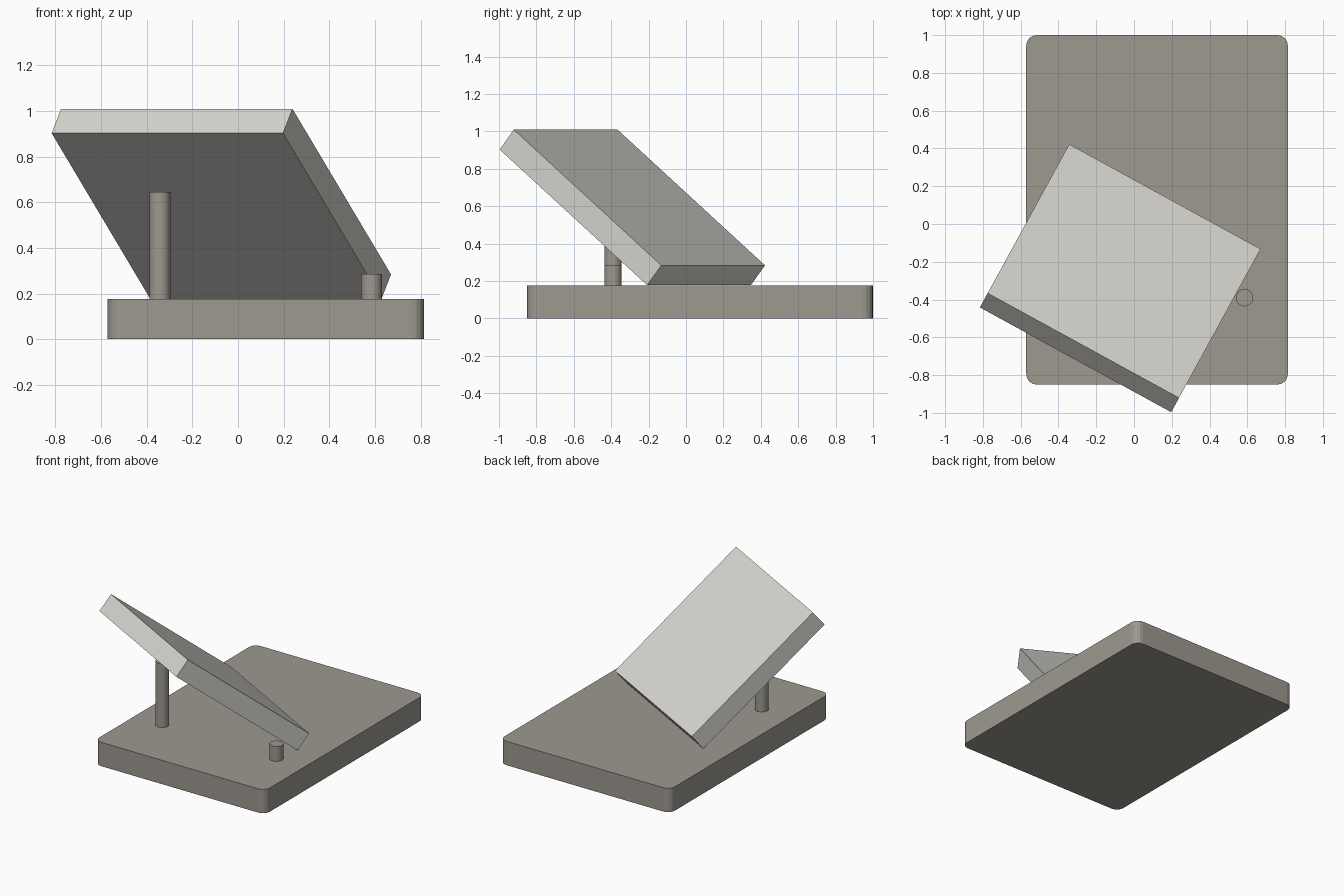
import bpy, bmesh
from math import radians
from mathutils import Matrix, Vector

cube = bpy.data.objects.get("Cube")
if cube:
    bpy.data.objects.remove(cube, do_unlink=True)


def material(name, rgb):
    mat = bpy.data.materials.new(name)
    mat.use_nodes = True
    mat.diffuse_color = (*rgb, 1)
    mat.node_tree.nodes["Principled BSDF"].inputs["Base Color"].default_value = (*rgb, 1)
    return mat


stone = material("warm grey", (0.34, 0.32, 0.28))
pale = material("pale grey", (0.68, 0.67, 0.62))


def add_object(name, bm, mat, matrix):
    mesh = bpy.data.meshes.new(name)
    bm.to_mesh(mesh)
    bm.free()
    mesh.materials.append(mat)
    obj = bpy.data.objects.new(name, mesh)
    bpy.context.collection.objects.link(obj)
    obj.matrix_world = matrix
    return obj


def box(name, size, mat, matrix, corner_radius=0):
    bm = bmesh.new()
    bmesh.ops.create_cube(bm, size=1)
    bmesh.ops.scale(bm, vec=size, verts=bm.verts)
    if corner_radius:
        upright = [e for e in bm.edges
                   if abs(e.verts[0].co.z - e.verts[1].co.z) > size[2] / 2]
        bmesh.ops.bevel(bm, geom=upright, offset=corner_radius, segments=4,
                        profile=0.5, affect='EDGES')
    return add_object(name, bm, mat, matrix)


def post(name, x, y, bottom, top, radius):
    bm = bmesh.new()
    bmesh.ops.create_cone(bm, cap_ends=True, segments=32, radius1=radius,
                          radius2=radius, depth=top - bottom)
    obj = add_object(name, bm, stone, Matrix.Translation((x, y, (bottom + top) / 2)))
    for face in obj.data.polygons:
        face.use_smooth = abs(face.normal.z) < 0.5
    return obj


# Base plate with rounded corners
BASE_TOP = 0.175
box("base_plate", (1.385, 1.85, BASE_TOP), stone,
    Matrix.Translation((0.122, 0.075, BASE_TOP / 2)), corner_radius=0.055)

# Tilted square panel, turned and leaning on the tall post
panel_matrix = (Matrix.Translation(Vector((-0.073, -0.287, 0.593)))
                @ Matrix.Rotation(radians(-28.7), 4, 'Z')
                @ Matrix.Rotation(radians(-38.9), 4, 'X'))
box("tilted_panel", (1.155, 1.155, 0.137), pale, panel_matrix)

# Supporting posts
post("tall_post", -0.342, -0.39, BASE_TOP, 0.645, 0.046)
post("short_post", 0.585, -0.39, BASE_TOP, 0.285, 0.046)
